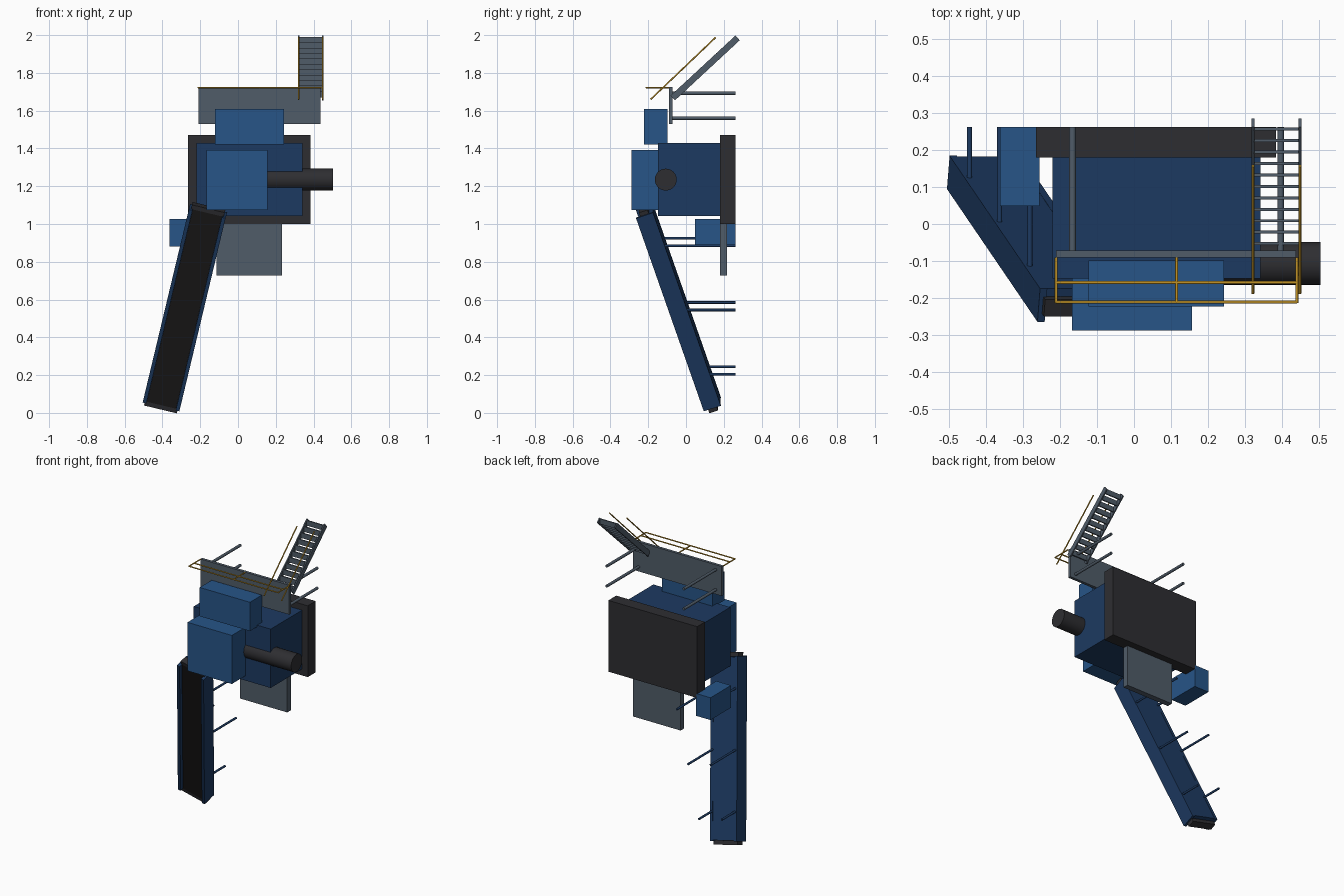
import bpy, bmesh, math
from mathutils import Vector, Matrix

if "Cube" in bpy.data.objects:
    bpy.data.objects.remove(bpy.data.objects["Cube"])


def mat(name, rgb):
    m = bpy.data.materials.new(name)
    m.diffuse_color = (*rgb, 1)
    m.use_nodes = True
    m.node_tree.nodes["Principled BSDF"].inputs["Base Color"].default_value = m.diffuse_color
    return m


NAVY = mat("navy", (0.012, 0.042, 0.12))
BLUE = mat("blue", (0.02, 0.09, 0.245))
GREY = mat("steel", (0.08, 0.107, 0.14))
DARK = mat("dark", (0.027, 0.027, 0.031))
RUBBER = mat("rubber", (0.011, 0.01, 0.01))
YELLOW = mat("yellow", (0.55, 0.3, 0.02))


def finish(name, bm, material):
    me = bpy.data.meshes.new(name)
    bm.to_mesh(me)
    bm.free()
    me.materials.append(material)
    ob = bpy.data.objects.new(name, me)
    bpy.context.collection.objects.link(ob)
    return ob


def box(name, lo, hi, material, frame=Matrix()):
    lo, hi = Vector(lo), Vector(hi)
    bm = bmesh.new()
    bmesh.ops.create_cube(bm, size=1, matrix=frame @ Matrix.Translation((lo + hi) / 2)
                          @ Matrix.Diagonal((*(hi - lo), 1)))
    return finish(name, bm, material)


def rod(name, a, b, r, material, sides=12):
    a, b = Vector(a), Vector(b)
    rot = (b - a).to_track_quat('Z', 'Y').to_matrix().to_4x4()
    bm = bmesh.new()
    bmesh.ops.create_cone(bm, cap_ends=True, segments=sides, radius1=r, radius2=r,
                          depth=(b - a).length,
                          matrix=Matrix.Translation((a + b) / 2) @ rot)
    for f in bm.faces:
        f.smooth = len(f.verts) == 4
    for e in bm.edges:
        e.smooth = all(len(f.verts) == 4 for f in e.link_faces)
    return finish(name, bm, material)


BACK = 0.262  # plane the supports reach

# main housing
box("base_block", (-0.265, 0.18, 1.0), (0.383, BACK, 1.47), DARK)
box("main_body", (-0.22, -0.147, 1.042), (0.341, 0.18, 1.43), NAVY)
box("front_housing", (-0.167, -0.288, 1.073), (0.157, -0.147, 1.393), BLUE)
box("upper_housing", (-0.123, -0.223, 1.42), (0.243, -0.098, 1.61), BLUE)
box("lower_panel", (-0.113, 0.18, 0.727), (0.233, 0.217, 1.0), GREY)
box("control_box", (-0.362, 0.048, 0.88), (-0.255, BACK, 1.027), BLUE)
rod("motor", (0.1, -0.107, 1.235), (0.503, -0.107, 1.235), 0.058, DARK, 24)

# platform with supports and railing
box("platform", (-0.21, -0.091, 1.53), (0.437, -0.072, 1.724), GREY)
for x in (-0.166, 0.396):
    for z in (1.56, 1.692):
        rod("platform_support", (x, -0.075, z), (x, BACK, z), 0.009, GREY)
for y in (-0.158, -0.211):
    rod("platform_rail", (-0.21, y, 1.722), (0.44, y, 1.722), 0.004, YELLOW, 8)
for x in (-0.21, 0.115, 0.44):
    rod("platform_rail_post", (x, -0.091, 1.722), (x, -0.213, 1.722), 0.004, YELLOW, 8)

# stairs: two stringers, treads, handrails
s0, s1 = Vector((0, -0.07, 1.667)), Vector((0, 0.273, 1.985))
run = s1 - s0
stair = Matrix.Translation((s0 + s1) / 2) @ Matrix.Rotation(math.atan2(run.z, run.y), 4, 'X')
half = run.length / 2
for x in (0.321, 0.448):
    box("stair_stringer", (x - 0.004, -half, -0.017), (x + 0.004, half, 0.017), GREY, stair)
    rod("stair_handrail", (x, -0.187, 1.66), (x, 0.157, 1.988), 0.004, YELLOW, 8)
for i in range(11):
    y = 0.256 - 0.0309 * i
    z = s0.z + (y - s0.y) * run.z / run.y + 0.004
    box("stair_tread", (0.323, y - 0.004, z - 0.017), (0.446, y + 0.004, z + 0.017), GREY)

# conveyor: local x = width, y = along, z = belt normal
along = Vector((0.22, -0.323, 0.92)).normalized()
wide = Vector((along.z, 0, -along.x)).normalized()
normal = wide.cross(along)
centre = Vector((-0.282, -0.04, 0.557))
conv = Matrix.Translation(centre) @ Matrix((wide, along, normal)).transposed().to_4x4()
H, T = 0.555, 0.0475
box("conveyor_pan", (-0.095, -H + 0.005, -T + 0.001), (0.095, H - 0.005, 0.0), NAVY, conv)
for s in (-1, 1):
    xs = sorted((s * 0.08, s * 0.1))
    box("conveyor_side", (xs[0], -H, -T), (xs[1], H, T), NAVY, conv)
box("conveyor_belt", (-0.0795, -H + 0.002, -0.022), (0.0795, H - 0.002, 0.024), RUBBER, conv)
for s in (-1, 1):
    ys = sorted((s * (H - 0.002), s * 0.577))
    box("belt_end", (-0.089, ys[0], -0.024), (0.089, ys[1], 0.024), DARK, conv)

# conveyor legs
for t in (-0.361, 0.008, 0.378):
    for s in (-1, 1):
        p = centre + along * t + wide * (0.085 * s)
        rod("conveyor_leg", p, (p.x, BACK, p.z), 0.007, NAVY)
